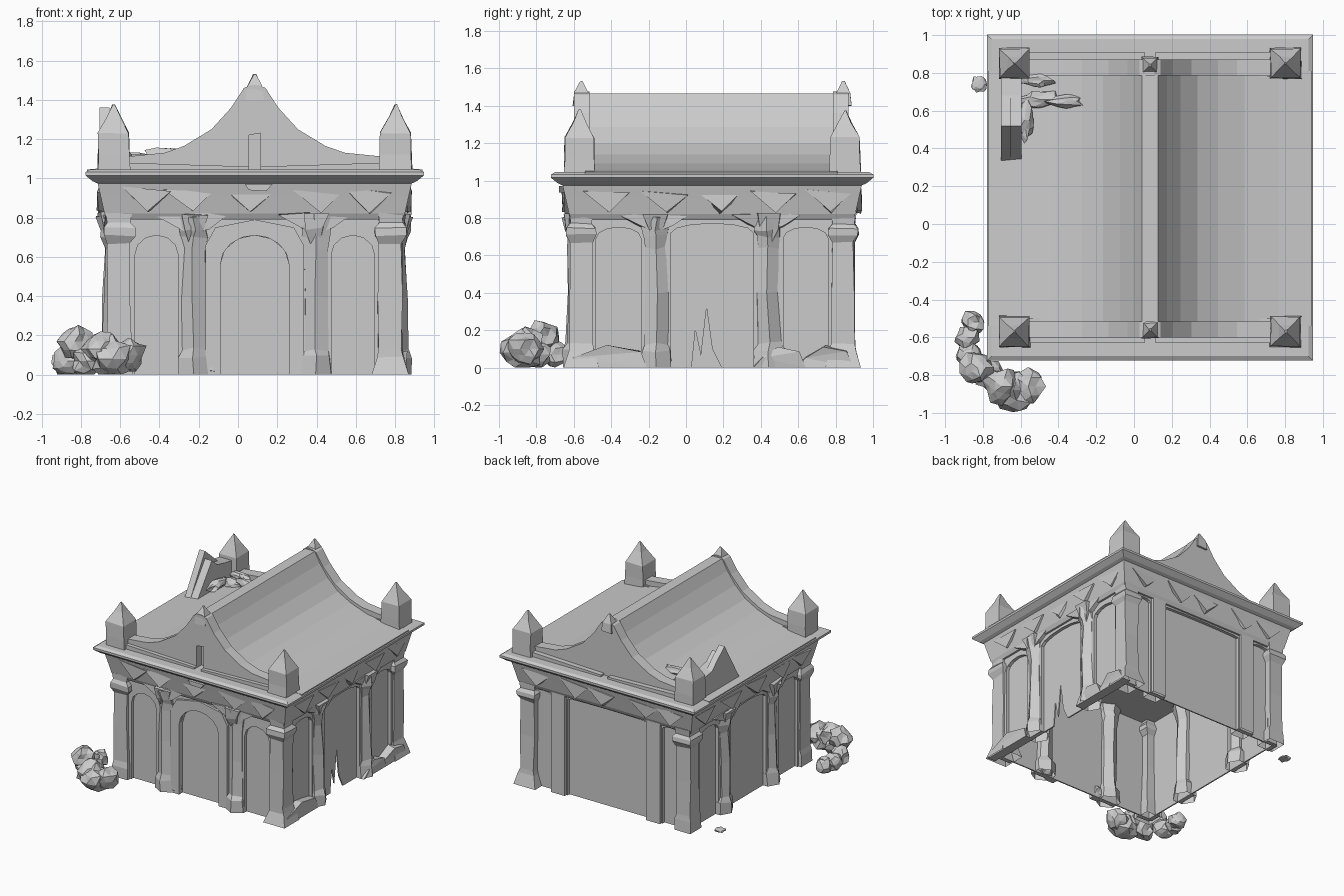
import bpy, bmesh, math, random
from mathutils import Vector, Matrix

if "Cube" in bpy.data.objects:
    bpy.data.objects.remove(bpy.data.objects["Cube"])

random.seed(4)
CENTRE = Vector((0.085, 0.14, 0))


def finish(name, bm, wobble=0.0):
    for v in bm.verts:
        if wobble and v.co.z > 0.001:
            v.co += Vector([random.uniform(-wobble, wobble) for _ in range(3)])
    bmesh.ops.recalc_face_normals(bm, faces=bm.faces[:])
    mesh = bpy.data.meshes.new(name)
    bm.to_mesh(mesh)
    bm.free()
    ob = bpy.data.objects.new(name, mesh)
    bpy.context.collection.objects.link(ob)
    return ob


def place(u, v, z, k=0):
    """Local wall coordinates, turned k quarter turns about the building centre."""
    return Matrix.Rotation(k * math.pi / 2, 3, 'Z') @ Vector((u, v, z)) + CENTRE


def prism(name, outline, v0, v1, k=0, wobble=0.0):
    """Extrude a (u, z) outline between two depths."""
    bm = bmesh.new()
    a = [bm.verts.new(place(u, v0, z, k)) for u, z in outline]
    b = [bm.verts.new(place(u, v1, z, k)) for u, z in outline]
    n = len(outline)
    caps = [bm.faces.new(a), bm.faces.new(b[::-1])]
    for i in range(n):
        bm.faces.new((a[i], b[i], b[(i + 1) % n], a[(i + 1) % n]))
    bm.normal_update()
    bmesh.ops.triangulate(bm, faces=caps, ngon_method='EAR_CLIP')
    return finish(name, bm, wobble)


def stack(name, u, v, rings, sides=4, k=0, wobble=0.0):
    """Loft of regular polygons; ring = (half width, z)."""
    bm = bmesh.new()
    loops = []
    for r, z in rings:
        rad = r / math.cos(math.pi / sides)
        loops.append([bm.verts.new(place(
            u + rad * math.cos((i + 0.5) * 2 * math.pi / sides),
            v + rad * math.sin((i + 0.5) * 2 * math.pi / sides), z, k))
            for i in range(sides)])
    for lo, hi in zip(loops, loops[1:]):
        for i in range(sides):
            j = (i + 1) % sides
            bm.faces.new((lo[i], lo[j], hi[j], hi[i]))
    bm.faces.new(loops[-1])
    if rings[0][1] > 0:
        bm.faces.new(loops[0][::-1])
    return finish(name, bm, wobble)


def rock(name, c, size, wobble):
    bm = bmesh.new()
    bmesh.ops.create_icosphere(bm, subdivisions=2, radius=1)
    for v in bm.verts:
        v.co *= random.uniform(1 - wobble, 1 + wobble * 0.4)
        v.co = Vector([c[i] + v.co[i] * size[i] for i in range(3)])
        v.co.z = max(v.co.z, 0)
    return finish(name, bm)


def arcade(openings):
    """Wall outline with arched notches rising from the ground."""
    pts = [(-0.72, 0.82), (-0.72, 0)]
    for u0, u1, top, rise in openings:
        c, h = (u0 + u1) / 2, (u1 - u0) / 2
        pts.append((u0, 0))
        for i in range(7):
            t = math.pi * (1 - i / 6)
            pts.append((c + h * math.cos(t), top - rise + rise * math.sin(t)))
        pts.append((u1, 0))
    return pts + [(0.72, 0), (0.72, 0.82)]


# Arched walls, recessed panels and attached columns on each side
front = [(-0.61, -0.39, 0.71, 0.10), (-0.175, 0.175, 0.71, 0.15), (0.39, 0.61, 0.71, 0.10)]
flank = [(-0.62, -0.38, 0.75, 0.06), (-0.22, 0.22, 0.77, 0.05), (0.38, 0.62, 0.75, 0.06)]
rear = [(-0.63, -0.49, 0.78, 0.02), (-0.35, 0.35, 0.78, 0.01), (0.49, 0.63, 0.78, 0.02)]
solid = [(-0.7, 0), (0.7, 0), (0.7, 0.82), (-0.7, 0.82)]
cracked = [(-0.7, 0), (-0.11, 0), (-0.09, 0.2), (-0.06, 0.06), (-0.03, 0.32), (0.0, 0.1),
           (0.05, 0.0), (0.7, 0), (0.7, 0.82), (-0.7, 0.82)]
sides = [("front", front, solid, 0.31), ("right", flank, cracked, 0.30),
         ("back", rear, solid, 0.42), ("left", flank, solid, 0.30)]
for k, (side, arches, panel, cu) in enumerate(sides):
    prism(side + "_arcade", arcade(arches), -0.735, -0.71, k)
    prism(side + "_panel", panel, -0.71, -0.70, k)
    for s in (-1, 1):
        if side == "back":
            stack("back_pilaster", s * cu, -0.695, [(0.06, 0), (0.06, 0.8)], 4, k)
            continue
        stack(side + "_column", s * cu, -0.705,
              [(0.08, 0), (0.075, 0.09), (0.062, 0.13), (0.06, 0.4), (0.055, 0.64),
               (0.065, 0.70), (0.07, 0.74), (0.085, 0.81)], 6, k, 0.01)
        # leafy bracket under the frieze
        stack(side + "_bracket", s * cu, -0.73,
              [(0.012, 0.65), (0.045, 0.74), (0.065, 0.82)], 4, k, 0.01)
        # jagged spandrel ledges beside the bracket
        for d in (-1, 1):
            prism(side + "_ledge", [(s * cu, 0.82), (s * cu + d * 0.19, 0.82), (s * cu + d * 0.08, 0.75),
                                    (s * cu, 0.72)], -0.765, -0.72, k, 0.01)

# Raised surround of the doorway
surround = [(-0.25, 0), (-0.25, 0.66), (-0.2, 0.75), (0, 0.79), (0.2, 0.75), (0.25, 0.66), (0.25, 0)]
inner = [(0.175 * math.cos(math.pi * i / 8), 0.56 + 0.15 * math.sin(math.pi * i / 8)) for i in range(9)]
prism("door_surround", surround + [(0.175, 0)] + inner + [(-0.175, 0)], -0.755, -0.72)
prism("keystone", [(-0.05, 0.97), (0.09, 0.97), (0.06, 0.935), (-0.03, 0.94)], -0.82, -0.76)

# Corner pillars and roof finials
for sx in (-1, 1):
    for sy in (-1, 1):
        stack("corner_pillar", sx * 0.69, sy * 0.70,
              [(0.07 if sx < 0 else 0.095, 0), (0.068, 0.09), (0.06, 0.13), (0.058, 0.4), (0.058, 0.67),
               (0.08, 0.71), (0.08, 0.745), (0.06, 0.77), (0.065, 0.82)], 4, 0, 0.006)
        stack("finial", sx * 0.718, sy * 0.71,
              [(0.083, 1.03), (0.08, 1.12), (0.078, 1.23), (0.035, 1.31), (0.004, 1.375)], 4, 0, 0.004)

# Flared frieze and cornice slab
stack("frieze", 0, 0, [(0.75, 0.79), (0.765, 0.82), (0.785, 0.91), (0.80, 0.975)])
stack("cornice", 0, 0, [(0.79, 0.97), (0.825, 0.985), (0.862, 1.015), (0.862, 1.032), (0.84, 1.045)])
for k in range(4):
    for i in range(5):
        u = -0.6 + 0.3 * i + random.uniform(-0.05, 0.05)
        prism("frieze_chip", [(u - 0.12, 0.95), (u + 0.13, 0.93), (u + 0.02, 0.83)], -0.795, -0.77, k, 0.01)


def mirrored(half):
    return [(-u, z) for u, z in half] + [(u, z) for u, z in reversed(half)]


# Concave roof with flat ridge
roof = mirrored([(0.855, 1.025), (0.855, 1.045), (0.68, 1.06), (0.5, 1.09), (0.36, 1.14),
                 (0.25, 1.2), (0.16, 1.285), (0.09, 1.38), (0.043, 1.465)])
prism("roof", roof, -0.68, 0.67)

# Gable parapets, the front one with a small niche
edge = [(0.66, 1.03), (0.66, 1.11), (0.46, 1.13), (0.36, 1.165), (0.22, 1.25), (0.12, 1.36),
        (0.055, 1.46), (0.02, 1.475)]
niche = [(0.03, 1.03), (0.03, 1.23), (-0.03, 1.22), (-0.03, 1.03)]
prism("front_gable", mirrored(edge) + niche, -0.74, -0.655)
prism("back_gable", mirrored(edge), 0.645, 0.73)
for s in (-1, 1):
    stack("gable_spike", 0, s * 0.70, [(0.045, 1.40), (0.037, 1.47), (0.006, 1.53)], 4, 0, 0.003)
    # sloped plinth strips between the finials
    for d in (-1, 1):
        prism("gable_plinth", [(d * 0.03, 1.03), (d * 0.03, 1.06), (d * 0.68, 1.08), (d * 0.68, 1.03)],
              s * 0.77, s * 0.64)

# Broken roof fragment at the back left corner
for u, top, w in ((-0.765, 1.36, 0.025), (-0.71, 1.30, 0.03)):
    prism("broken_fin", [(0.19, 1.04), (0.38, top), (0.45, top - 0.06), (0.54, 1.22), (0.66, 1.2), (0.66, 1.04)],
          -u - w, -u + w, 1)
for x, y, sx, sy, z in ((-0.5, 0.66, 0.13, 0.05, 1.09), (-0.36, 0.65, 0.12, 0.04, 1.12),
                        (-0.58, 0.55, 0.05, 0.12, 1.1), (-0.52, 0.76, 0.1, 0.04, 1.1)):
    rock("roof_shard", (x, y, z), (sx, sy, 0.04), 0.35)

# Bushy rubble at the front left corner
for x, y, z, r in ((-0.64, -0.88, 0.08, 0.12), (-0.56, -0.86, 0.1, 0.095), (-0.7, -0.86, 0.13, 0.10),
                   (-0.83, -0.76, 0.17, 0.09), (-0.87, -0.7, 0.07, 0.08), (-0.77, -0.8, 0.07, 0.085),
                   (-0.88, -0.6, 0.06, 0.07), (-0.85, -0.52, 0.05, 0.07)):
    rock("rubble", (x, y, z), (r, r, r), 0.3)

# Crumbled footing along the right wall and loose stones
for u0, u1 in ((-0.78, -0.35), (0.22, 0.5), (0.45, 0.76)):
    prism("footing", [(u0, 0), (u0 + 0.04, 0.06), ((u0 + u1) / 2, 0.12), (u1 - 0.04, 0.09), (u1, 0)],
          -0.775, -0.71, 1, 0.012)
for x, y, z, r in ((0.38, -0.57, 0.06, 0.09), (-0.13, -0.58, 0.05, 0.06)):
    rock("foot_stone", (x, y, z), (r * 0.8, r * 0.7, r), 0.25)
rock("loose_chip", (-0.82, 0.74, 0.01), (0.05, 0.05, 0.015), 0.3)
